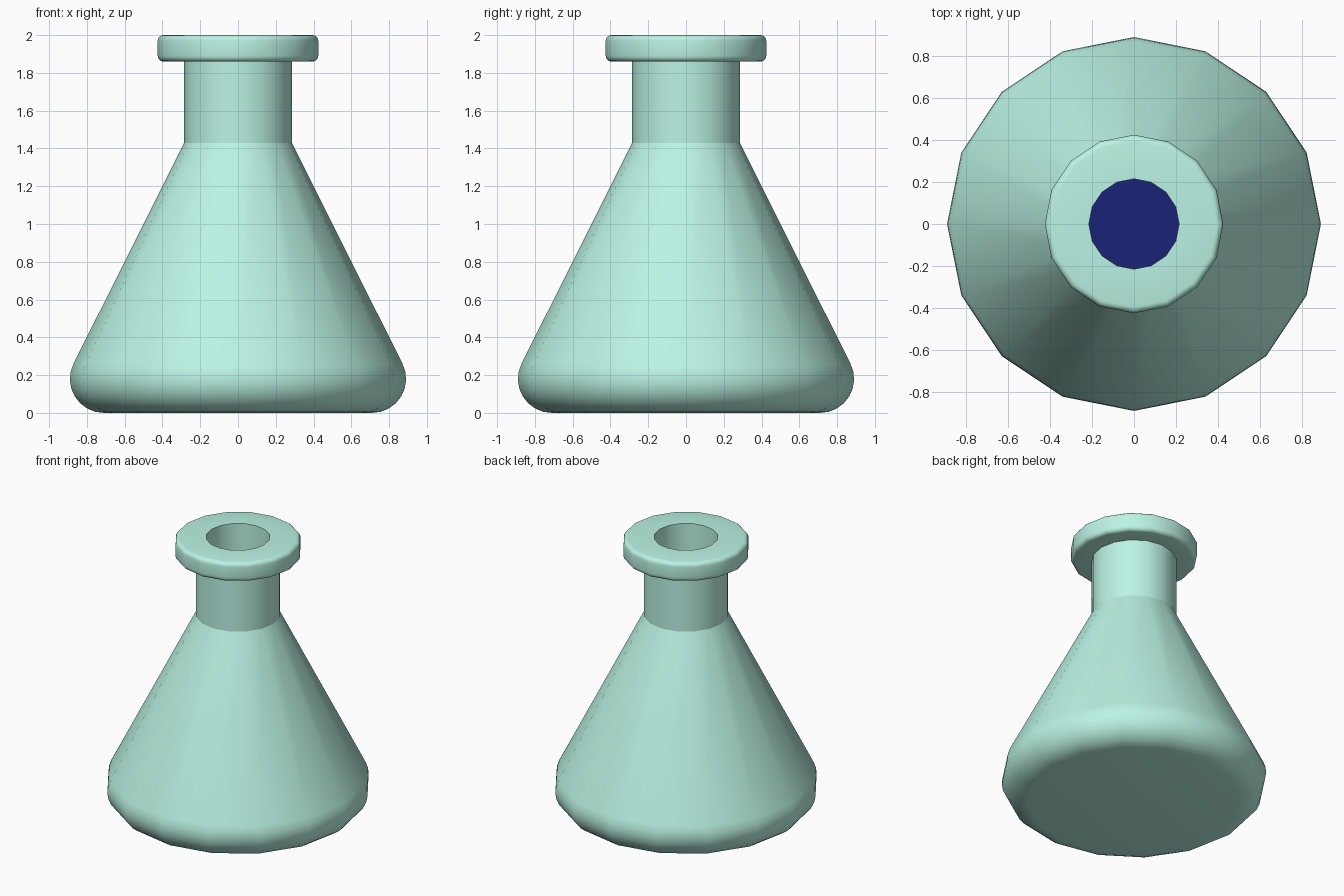
import bpy
import bmesh
from math import sin, cos, tan, radians

if "Cube" in bpy.data.objects:
    bpy.data.objects.remove(bpy.data.objects["Cube"])

SIDES = 16
CONE = radians(26.8)   # lean of the cone wall
BASE_R, BASE_Z = 0.71, 0.18   # centre of the rounded base corner


def material(name, color):
    m = bpy.data.materials.new(name)
    m.diffuse_color = (*color, 1)
    m.use_nodes = True
    m.node_tree.nodes["Principled BSDF"].inputs["Base Color"].default_value = m.diffuse_color
    return m


def arc(cx, cz, r, a0, a1, n):
    angles = [a0 + (a1 - a0) * i / n for i in range(n + 1)]
    return [(cx + r * cos(a), cz + r * sin(a)) for a in angles]


def lathe(name, profile, mat):
    """Spin an (r, z) profile that starts and ends on the axis."""
    bm = bmesh.new()
    rings = []
    for r, z in profile:
        if r == 0:
            rings.append([bm.verts.new((0, 0, z))] * SIDES)
        else:
            rings.append([bm.verts.new((r * cos(radians(360 * i / SIDES)),
                                        r * sin(radians(360 * i / SIDES)), z))
                          for i in range(SIDES)])
    for low, high in zip(rings, rings[1:]):
        for i in range(SIDES):
            j = (i + 1) % SIDES
            quad = [low[i], low[j], high[j], high[i]]
            bm.faces.new(list(dict.fromkeys(quad)))
    bmesh.ops.recalc_face_normals(bm, faces=bm.faces)
    mesh = bpy.data.meshes.new(name)
    bm.to_mesh(mesh)
    bm.free()
    mesh.materials.append(mat)
    ob = bpy.data.objects.new(name, mesh)
    bpy.context.collection.objects.link(ob)
    bpy.ops.object.select_all(action='DESELECT')
    ob.select_set(True)
    bpy.context.view_layer.objects.active = ob
    bpy.ops.object.shade_smooth_by_angle(angle=radians(25))
    return ob


def base_curve(r):
    return arc(BASE_R, BASE_Z, r, radians(-90), CONE, 8)


glass = material("glass", (0.50, 0.90, 0.78))
blue = material("blue_liquid", (0.010, 0.016, 0.18))

# Flask: rounded base, cone, neck, rolled lip, then the hollow inside
outer = [(0, 0)] + base_curve(0.18) + [(0.285, 1.43), (0.285, 1.86)]
lip = (arc(0.395, 1.89, 0.03, radians(-90), 0, 4)
       + arc(0.395, 1.97, 0.03, 0, radians(90), 4))
inner = [(0.215, 2.0), (0.215, 1.413)] + base_curve(0.11)[::-1] + [(0, 0.07)]
lathe("flask", outer + lip + inner, glass)

# Liquid resting just inside the wall
level = 0.8
body = base_curve(0.105)
r, z = body[-1]
top_r = r - (level - z) * tan(CONE)
lathe("liquid", [(0, body[0][1])] + body + [(top_r, level), (0, level)], blue)
